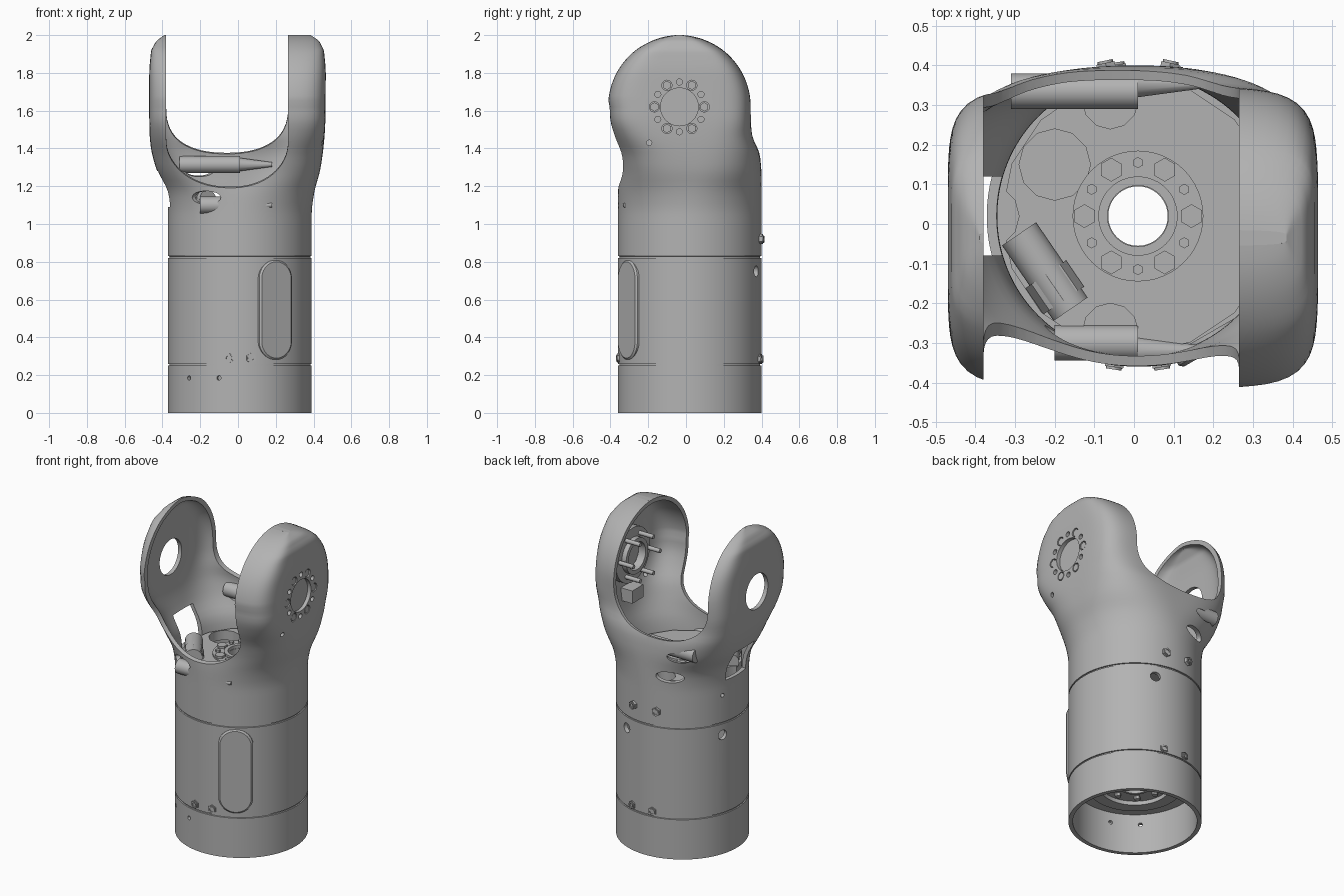
import bpy, bmesh, math
from mathutils import Vector, Matrix

if "Cube" in bpy.data.objects:
    bpy.data.objects.remove(bpy.data.objects["Cube"])

grey = bpy.data.materials.new("plain grey")
grey.use_nodes = True
grey.diffuse_color = (0.45, 0.45, 0.45, 1)
grey.node_tree.nodes["Principled BSDF"].inputs["Base Color"].default_value = (0.45, 0.45, 0.45, 1)

CX, CY, R = 0.01, 0.02, 0.38          # tube axis and radius
HUB_Y, HUB_Z = -0.035, 1.62           # fork hub centre
UP, SIDE = Vector((0, 0, 1)), Vector((1, 0, 0))


def finish(name, bm):
    bmesh.ops.recalc_face_normals(bm, faces=bm.faces[:])
    me = bpy.data.meshes.new(name)
    bm.to_mesh(me)
    bm.free()
    me.materials.append(grey)
    me.shade_smooth()
    me.set_sharp_from_angle(angle=math.radians(32))
    ob = bpy.data.objects.new(name, me)
    bpy.context.scene.collection.objects.link(ob)
    return ob


def loft(bm, rings):
    loops = [[bm.verts.new(p) for p in ring] for ring in rings]
    n = len(loops[0])
    for a, b in zip(loops, loops[1:]):
        for i in range(n):
            j = (i + 1) % n
            bm.faces.new((a[i], a[j], b[j], b[i]))
    bm.faces.new(loops[0][::-1])
    bm.faces.new(loops[-1])


def frame(loc, axis):
    return Matrix.Translation(loc) @ Vector(axis).to_track_quat('Z', 'Y').to_matrix().to_4x4()


def add_cyl(bm, r, depth, loc, axis=UP, segs=32, r2=None):
    bmesh.ops.create_cone(bm, cap_ends=True, segments=segs, radius1=r, radius2=r if r2 is None else r2,
                          depth=depth, matrix=frame(loc, axis))


def add_box(bm, size, loc):
    bmesh.ops.create_cube(bm, size=1, matrix=Matrix.Translation(loc) @ Matrix.Diagonal((*size, 1)))


def add_ring(bm, r_in, r_out, depth, loc, axis=UP, segs=48):
    m = frame(loc, axis)
    section = ((r_in, -depth / 2), (r_out, -depth / 2), (r_out, depth / 2), (r_in, depth / 2))
    loops = [[bm.verts.new(m @ Vector((r * math.cos(math.tau * i / segs), r * math.sin(math.tau * i / segs), h)))
              for i in range(segs)] for r, h in section]
    for k in range(4):
        a, b = loops[k], loops[(k + 1) % 4]
        for i in range(segs):
            j = (i + 1) % segs
            bm.faces.new((a[i], a[j], b[j], b[i]))


def cut(target, bm):
    tool = finish("cutter", bm)
    tool.hide_render = True
    mod = target.modifiers.new("cut", 'BOOLEAN')
    mod.operation, mod.solver, mod.object = 'DIFFERENCE', 'EXACT', tool
    deps = bpy.context.evaluated_depsgraph_get()
    me = bpy.data.meshes.new_from_object(target.evaluated_get(deps))
    target.modifiers.clear()
    target.data = me
    bpy.data.objects.remove(tool)
    me.shade_smooth()
    me.set_sharp_from_angle(angle=math.radians(32))


def radial(deg, z, r=R):
    d = Vector((math.cos(math.radians(deg)), math.sin(math.radians(deg)), 0))
    return Vector((CX, CY, z)) + d * r, d


# Housing outline by height: z, x min, x max, y min, y max, squareness
KEYS = [(-1, -.37, .39, -.36, .40, 2), (1.08, -.37, .39, -.36, .40, 2), (1.18, -.38, .405, -.36, .40, 2.15),
        (1.28, -.43, .435, -.35, .40, 2.7), (1.38, -.458, .45, -.36, .39, 3.3),
        (1.46, -.468, .458, -.382, .352, 4.5), (1.55, -.47, .463, -.405, .345, 6), (1.82, -.47, .465, -.41, .345, 6),
        (1.92, -.46, .455, -.41, .345, 6), (1.97, -.432, .43, -.41, .345, 5), (2.0, -.39, .385, -.41, .345, 5)]


def lookup(z):
    z = min(z, 2.0)
    for a, b in zip(KEYS, KEYS[1:]):
        if z <= b[0]:
            t = (z - a[0]) / (b[0] - a[0])
            return [p + (q - p) * t for p, q in zip(a[1:], b[1:])]


def section(z, t, inset=0.0, segs=128):
    s = [sum(v) / 3 for v in zip(lookup(z - .025), lookup(z), lookup(z + .025))] if z < 1.9 else lookup(z)
    x0, x1, y0, y1, n = s
    x0, x1, y0, y1 = x0 + t + inset, x1 - t - inset, y0 + t + inset, y1 - t - inset
    if z > HUB_Z:                      # round top of the hub
        w = math.sqrt(max((R - t) ** 2 - (z - HUB_Z) ** 2, .0004))
        y0, y1 = HUB_Y - w, HUB_Y + w
    ring = []
    for i in range(segs):
        c, s = math.cos(math.tau * i / segs), math.sin(math.tau * i / segs)
        r = (abs(c) ** n + abs(s) ** n) ** (-1 / n)
        ring.append(((x0 + x1) / 2 + (x1 - x0) / 2 * r * c, (y0 + y1) / 2 + (y1 - y0) / 2 * r * s, z))
    return ring


def housing(bm, t, bottom, grooves):
    rings = [section(bottom, t)]
    for g in grooves:                  # thin seams round the tube
        rings += [section(g + dz, t, d) for dz, d in ((-.005, 0), (-.004, .007), (.004, .007), (.005, 0))]
    rings += [section(1.02 + .03 * i, t) for i in range(21)]
    top = R - t
    rings += [section(HUB_Z + top * math.sin(math.radians(a)), t) for a in range(5, 90, 4)]
    rings.append(section(HUB_Z + top, t))
    loft(bm, rings)


bm = bmesh.new()
housing(bm, 0, 0, (.255, .825))
body = finish("fork_housing", bm)
bm = bmesh.new()
housing(bm, .025, -.1, ())
cut(body, bm)

# Sloping U-shaped gap between the two arms
bm = bmesh.new()
u = [(-.38, 2.0), ]
u = [(-.0575 + .3225 * math.copysign(abs(math.cos(a)) ** .87, math.cos(a)), .25 - .25 * math.sin(a) ** .87)
     for a in (math.pi * i / 32 for i in range(33))]
u = [(.265, 1.2)] + [(x, z) for x, z in u] + [(-.38, 1.2)]
loft(bm, [[(x, y, 1.285 + z + .25 * (y - CY)) for x, z in u] for y in (-.7, .7)])
cut(body, bm)

# Side window, hub openings and small holes
bm = bmesh.new()
add_box(bm, (.2, .2, .19), (-.4, .02, 1.185))
add_cyl(bm, .11, .3, (-.48, HUB_Y, HUB_Z), SIDE, 40)
add_cyl(bm, .1, .1, (.46, HUB_Y, HUB_Z), SIDE, 40)
add_cyl(bm, .014, .1, (.45, -.195, 1.43), SIDE, 16)
for i in range(12):
    a = math.radians(30 * i)
    add_cyl(bm, .016 if i % 2 else .027, .1,
            (.46, HUB_Y + .132 * math.cos(a), HUB_Z + .132 * math.sin(a)), SIDE, 16)
for deg, z, r in ((68, .75, .03), (162, .75, .03), (162, 1.0, .012), (225, .185, .012), (253, .185, .012)):
    p, d = radial(deg, z)
    add_cyl(bm, r, .1, p, d, 16)
for deg, z in ((242, 1.14), (114, 1.146), (124, 1.285)):
    p, d = radial(deg, z)
    bmesh.ops.create_uvsphere(bm, u_segments=24, v_segments=12, radius=1,
                              matrix=frame(p, d) @ Matrix.Diagonal((.085, .035, .07, 1)))
cut(body, bm)

# Oval cover plate
p, d = radial(-60, .545, 0)
side = UP.cross(d)
bm = bmesh.new()
rings = []
for r, k in ((.345, 1), (.378, 1), (.387, .9)):
    ring = []
    for i in range(40):
        a = math.tau * (i + .5) / 40
        ring.append(p + d * r + side * (.1 * k * math.cos(a))
                    + UP * (math.copysign(.165, math.sin(a)) + .1 * k * math.sin(a)))
    rings.append(ring)
loft(bm, rings)
finish("oval_cover", bm)

# Hex bolts around the tube
bm = bmesh.new()
for deg, z, out in ((78, .92, .012), (102, .92, .012), (76, .285, .003), (98, .285, .003),
                    (261, .29, .003), (279, .29, .003)):
    p, d = radial(deg, z, R + out - .012)
    add_cyl(bm, .027, .03, p, d, 6)
    add_ring(bm, .012, .02, .012, p + d * .015, d, 12)
finish("tube_bolts", bm)

# Inner deck with recesses, hub ring and screws
bm = bmesh.new()
add_ring(bm, .077, .345, .06, (CX, CY, 1.08), UP, 16)
deck = finish("inner_deck", bm)
bm = bmesh.new()
for x, y, r in ((-.2, .15, .09), (-.06, .31, .07), (-.06, -.27, .07), (-.37, .02, .08)):
    add_cyl(bm, r, .2, (x, y, 1.15), UP, 12)
cut(deck, bm)
bm = bmesh.new()
add_ring(bm, .077, .1, .03, (CX, CY, 1.115))
add_ring(bm, .1, .165, .012, (CX, CY, 1.112))
for i in range(12):
    p, d = radial(30 * i, 1.12, .135)
    add_cyl(bm, .014 if i % 2 else .03, .025, p, UP, 6)
finish("deck_screws", bm)

# Central sleeve and lower flange
bm = bmesh.new()
add_ring(bm, .075, .09, .88, (CX, CY, .67))
add_ring(bm, .075, .36, .05, (CX, CY, .275), UP, 64)
add_ring(bm, .2, .27, .03, (CX, CY, .24))
for i in range(8):
    p, d = radial(45 * i, .245, .15)
    add_cyl(bm, .018, .03, p, UP, 6)
finish("sleeve_and_flange", bm)

# Inner wall bars and connector
bm = bmesh.new()
for y, z, x0 in ((.335, 1.315, -.31), (-.30, 1.1, -.2)):
    add_cyl(bm, .045, CX - x0, ((CX + x0) / 2, y, z), SIDE, 16)
    add_cyl(bm, .035, .17, (CX + .085, y + math.copysign(.02, y), z), SIDE, 12, .012)
finish("wall_bars", bm)
bm = bmesh.new()
run = Vector((.13, -.19, 0))
add_cyl(bm, .052, run.length, (-.225, -.12, 1.13), run, 16)
add_cyl(bm, .062, .08, (-.2, -.16, 1.12), run, 8)
finish("connector", bm)

# Hub fittings inside the thick arm
bm = bmesh.new()
add_cyl(bm, .102, .02, (.43, HUB_Y, HUB_Z), SIDE, 40)
add_ring(bm, .1, .17, .04, (.415, HUB_Y, HUB_Z), SIDE)
add_ring(bm, .085, .11, .05, (.39, HUB_Y, HUB_Z), SIDE)
for i in range(6):
    a = math.radians(60 * i)
    y, z = HUB_Y + .132 * math.cos(a), HUB_Z + .132 * math.sin(a)
    add_cyl(bm, .013, .13, (.36, y, z), SIDE, 12)
    add_cyl(bm, .024, .03, (.445, y, z), SIDE, 6)
add_box(bm, (.09, .11, .08), (.395, -.02, 1.39))
finish("hub_fittings", bm)
